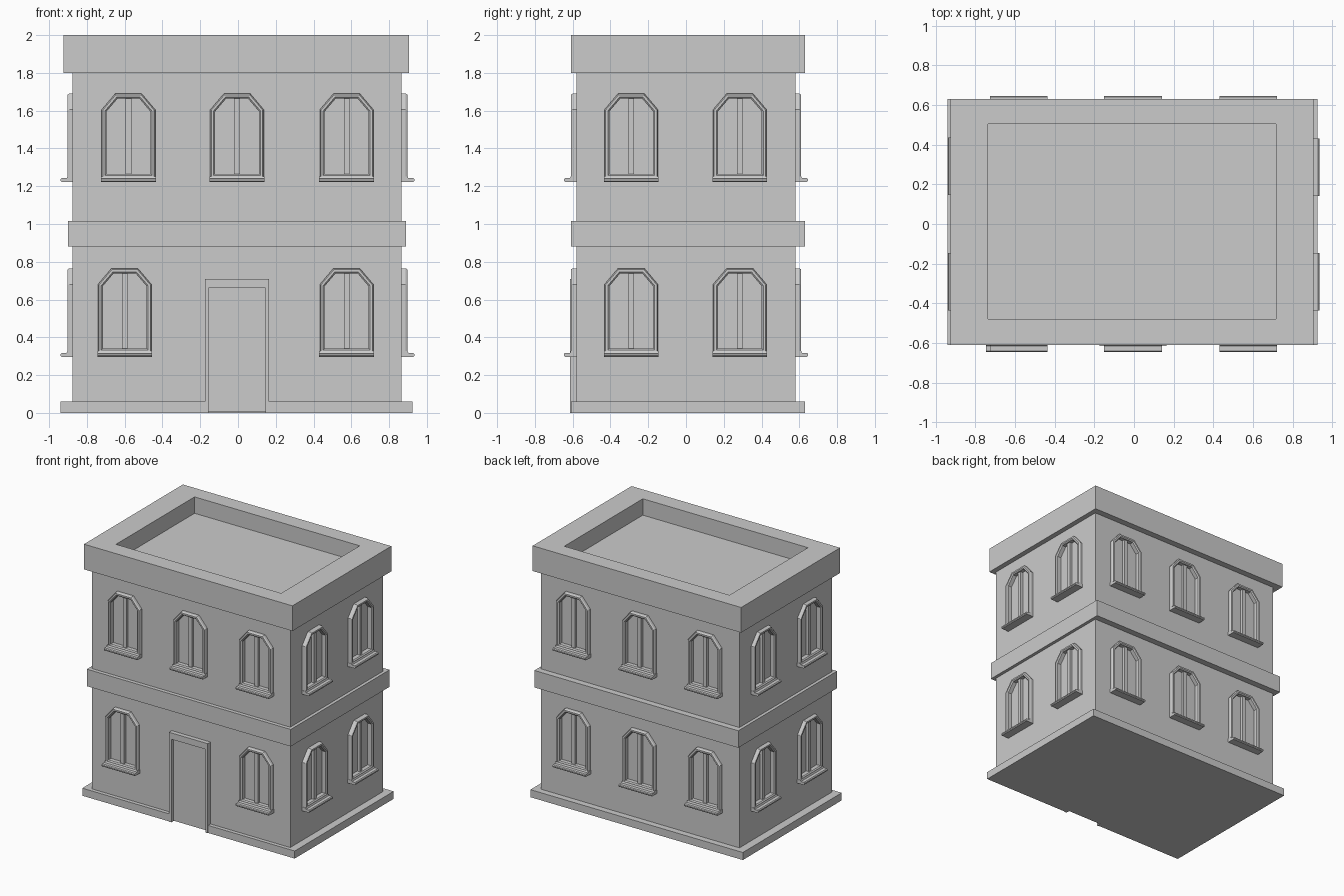
import bpy, bmesh
from math import radians
from mathutils import Matrix

if "Cube" in bpy.data.objects:
    bpy.data.objects.remove(bpy.data.objects["Cube"])


def loft(name, rings):
    # closed solid through matching rings of points, capped at both ends
    bm = bmesh.new()
    rows = [[bm.verts.new(p) for p in r] for r in rings]
    n = len(rows[0])
    for a, b in zip(rows, rows[1:]):
        for i in range(n):
            j = (i + 1) % n
            bm.faces.new((a[i], a[j], b[j], b[i]))
    bm.faces.new(rows[0])
    bm.faces.new(rows[-1])
    bmesh.ops.recalc_face_normals(bm, faces=bm.faces)
    me = bpy.data.meshes.new(name)
    bm.to_mesh(me)
    bm.free()
    ob = bpy.data.objects.new(name, me)
    bpy.context.collection.objects.link(ob)
    return ob


def rect(x0, x1, y0, y1, z):
    return [(x0, y0, z), (x1, y0, z), (x1, y1, z), (x0, y1, z)]


def box(name, x0, x1, y0, y1, z0, z1):
    return loft(name, [rect(x0, x1, y0, y1, z0), rect(x0, x1, y0, y1, z1)])


def arch(d, y):
    # window outline with clipped top corners, inset by d, base at z = 0
    h, s, c, t = 0.142 - d, 0.365 - 0.36 * d, 0.07 - 0.47 * d, 0.45 - d
    return [(-h, y, d), (h, y, d), (h, y, s), (c, y, t), (-c, y, t), (-h, y, s)]


# Main masses
walls = box("walls", -0.875, 0.865, -0.58, 0.58, 0, 1.85)
box("floor_band", -0.90, 0.89, -0.61, 0.63, 0.88, 1.015)
o, i = (-0.925, 0.905, -0.61, 0.63), (-0.735, 0.715, -0.48, 0.505)
loft("roof_parapet", [rect(*o, 1.8), rect(*o, 2.0), rect(*i, 2.0), rect(*i, 1.87)])

# Plinth, notched at the doorway
plan = [(-0.94, -0.61), (-0.155, -0.61), (-0.155, -0.58), (0.145, -0.58),
        (0.145, -0.61), (0.925, -0.61), (0.925, 0.63), (-0.94, 0.63)]
loft("plinth", [[(x, y, z) for x, y in plan] for z in (0, 0.06)])

# Door surround
box("door_jamb_left", -0.175, -0.155, -0.615, -0.57, 0, 0.66)
box("door_jamb_right", 0.145, 0.165, -0.615, -0.57, 0, 0.66)
box("door_lintel", -0.175, 0.165, -0.615, -0.57, 0.66, 0.71)
box("door_leaf", -0.155, 0.145, -0.59, -0.57, 0.005, 0.66)

# Windows: (side name, wall offset, turn, upper centres, lower centres)
sides = [
    ("front", (0, -0.58), 0, (-0.58, -0.005, 0.575), (-0.60, 0.575)),
    ("right", (0.868, 0), 90, (-0.29, 0.285), (-0.29, 0.285)),
    ("back", (0, 0.58), 180, (-0.575, 0.005, 0.58), (-0.575, 0.005, 0.58)),
    ("left", (-0.873, 0), -90, (-0.29, 0.29), (-0.29, 0.29)),
]
frame_profile = [(0, 0.01), (0, -0.02), (0.006, -0.03), (0.018, -0.03),
                 (0.026, -0.022), (0.026, 0.03)]
cutters = []
for side, (wx, wy), turn, upper, lower in sides:
    spots = [(u, 1.24) for u in upper] + [(u, 0.315) for u in lower]
    for u, z in spots:
        frame = loft(side + "_window_frame", [arch(d, y) for d, y in frame_profile])
        mullion = box(side + "_mullion", -0.015, 0.015, -0.012, 0.032, 0.026, 0.425)
        # sill with a softened nose
        sill_yz = [(0.01, -0.018), (-0.06, -0.018), (-0.066, -0.012),
                   (-0.066, -0.003), (-0.06, 0.003), (-0.034, 0.003),
                   (-0.03, 0.012), (0.01, 0.012)]
        sill = loft(side + "_sill", [[(x, y, zz) for y, zz in sill_yz]
                                     for x in (-0.145, 0.145)])
        cut = loft("window_cutter", [arch(0.013, 0.03), arch(0.013, -0.05)])
        cutters.append(cut)
        m = (Matrix.Translation((wx, wy, 0)) @ Matrix.Rotation(radians(turn), 4, 'Z')
             @ Matrix.Translation((u, 0, z)))
        for ob in (frame, mullion, sill, cut):
            ob.data.transform(m)

# Cut the window openings into the walls
bm = bmesh.new()
for c in cutters:
    bm.from_mesh(c.data)
me = bpy.data.meshes.new("opening_cutters")
bm.to_mesh(me)
bm.free()
for c in cutters:
    bpy.data.objects.remove(c)
cutter = bpy.data.objects.new("opening_cutters", me)
bpy.context.collection.objects.link(cutter)
cutter.hide_render = True
mod = walls.modifiers.new("openings", 'BOOLEAN')
mod.operation = 'DIFFERENCE'
mod.solver = 'EXACT'
mod.object = cutter
bpy.context.view_layer.objects.active = walls
walls.select_set(True)
bpy.ops.object.modifier_apply(modifier=mod.name)
bpy.data.objects.remove(cutter)
